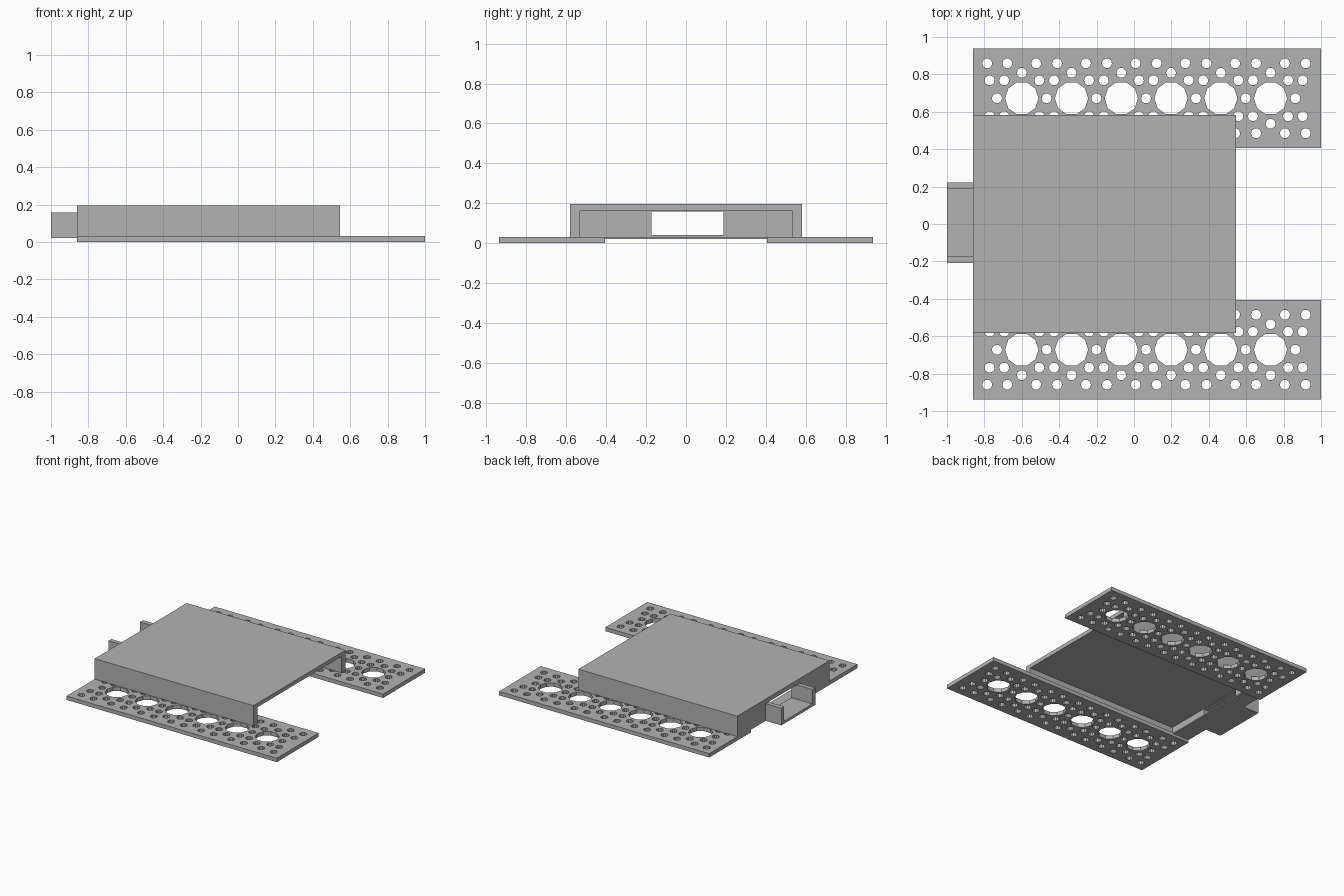
import bpy, bmesh, math

if "Cube" in bpy.data.objects:
    bpy.data.objects.remove(bpy.data.objects["Cube"])

grey = bpy.data.materials.new("plain_grey")
grey.diffuse_color = (0.45, 0.45, 0.45, 1)
grey.use_nodes = True
grey.node_tree.nodes["Principled BSDF"].inputs["Base Color"].default_value = grey.diffuse_color


def finish(name, bm):
    bmesh.ops.recalc_face_normals(bm, faces=bm.faces[:])
    mesh = bpy.data.meshes.new(name)
    bm.to_mesh(mesh)
    bm.free()
    mesh.materials.append(grey)
    obj = bpy.data.objects.new(name, mesh)
    bpy.context.collection.objects.link(obj)
    return obj


def extrude_x(name, profile, x0, x1):
    """Solid from a closed (y, z) outline swept along x."""
    bm = bmesh.new()
    face = bm.faces.new([bm.verts.new((x0, y, z)) for y, z in profile])
    swept = bmesh.ops.extrude_face_region(bm, geom=[face], use_keep_orig=True)
    moved = [g for g in swept["geom"] if isinstance(g, bmesh.types.BMVert)]
    bmesh.ops.translate(bm, verts=moved, vec=(x1 - x0, 0, 0))
    return finish(name, bm)


def box(name, x0, x1, y0, y1, z0, z1):
    return extrude_x(name, [(y0, z0), (y1, z0), (y1, z1), (y0, z1)], x0, x1)


def add_hole(bm, x, y, r):
    """Ten-sided prism used to drill one hole."""
    ring = [(x + r * math.cos(math.tau * i / 10), y + r * math.sin(math.tau * i / 10))
            for i in range(10)]
    low = [bm.verts.new((*p, -0.1)) for p in ring]
    high = [bm.verts.new((*p, 0.15)) for p in ring]
    bm.faces.new(low[::-1])
    bm.faces.new(high)
    for i in range(10):
        j = (i + 1) % 10
        bm.faces.new((low[i], low[j], high[j], high[i]))


# Hole pattern: six large holes surrounded by small ones
bm = bmesh.new()
PITCH, CY, SMALL = 0.266, 0.672, 0.027
centres = [-0.6 + PITCH * i for i in range(6)]
for x in centres:
    add_hole(bm, x, CY, 0.089)
    for s in (-1, 1):
        add_hole(bm, x, CY + s * 0.136, SMALL)
        for dx in (-0.077, 0.077):
            add_hole(bm, x + dx, CY + s * 0.187, SMALL)
for i in range(7):
    x = centres[0] + PITCH * (i - 0.5)
    add_hole(bm, x, CY, SMALL)
    for s in (-1, 1):
        for dx in (-0.039, 0.039):
            add_hole(bm, x + dx, CY + s * 0.096, SMALL)
for x in (-0.785, 0.918):
    for s in (-1, 1):
        add_hole(bm, x, CY + s * 0.187, SMALL)
cutter = finish("hole_cutter", bm)
cutter.hide_render = True

# Perforated side plates, drilled once and mirrored
plates = box("perforated_plates", -0.862, 1.0, 0.407, 0.937, 0, 0.031)
drill = plates.modifiers.new("drill", "BOOLEAN")
drill.operation = "DIFFERENCE"
drill.solver = "EXACT"
drill.object = cutter
mirror = plates.modifiers.new("mirror", "MIRROR")
mirror.use_axis = (False, True, False)
bpy.context.view_layer.objects.active = plates
for name in ("drill", "mirror"):
    bpy.ops.object.modifier_apply(modifier=name)
bpy.data.objects.remove(cutter)

# Cover: roof and two side walls, open at the front end
W, T = 0.582, 0.05
extrude_x("cover", [(-W, 0.031), (-W, 0.195), (W, 0.195), (W, 0.031), (W - T, 0.031),
                    (W - T, 0.163), (T - W, 0.163), (T - W, 0.031)], -0.862, 0.545)

# End wall with a rectangular opening
Y0, Y1, S = -0.172, 0.187, 0.036
extrude_x("end_wall", [(T - W, 0.031), (Y0, 0.031), (Y0, 0.158), (Y1, 0.158), (Y1, 0.031),
                       (W - T, 0.031), (W - T, 0.163), (T - W, 0.163)], -0.862, -0.812)
box("opening_sill", -0.862, -0.812, Y0, Y1, 0.031, 0.042)
box("floor_strip", -0.862, -0.72, -0.407, 0.407, 0.021, 0.031)

# Open-topped channel leading out of the opening
extrude_x("channel", [(Y0 - S, 0.021), (Y1 + S, 0.021), (Y1 + S, 0.158), (Y1, 0.158),
                      (Y1, 0.042), (Y0, 0.042), (Y0, 0.158), (Y0 - S, 0.158)], -1.0, -0.862)
